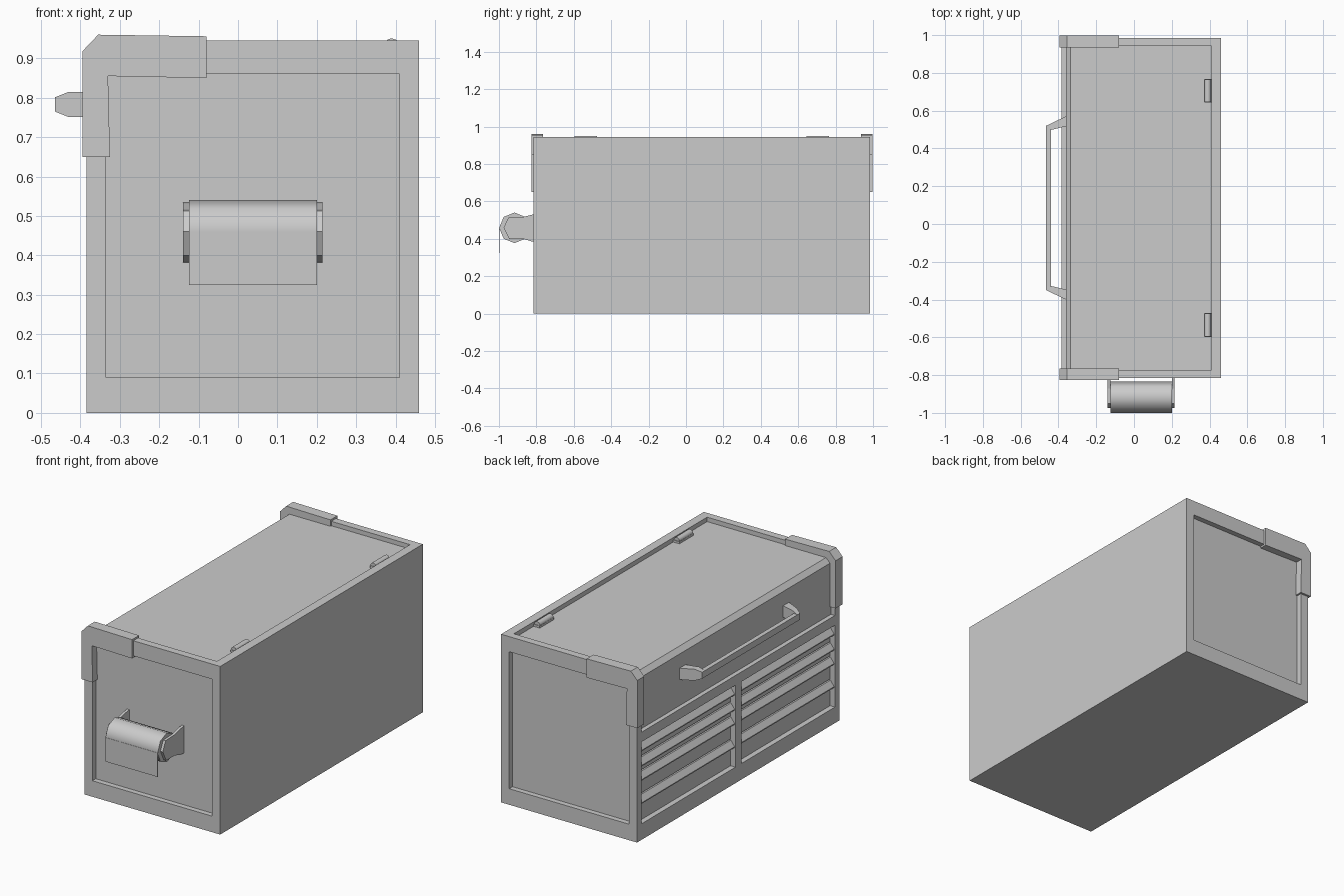
import bpy, bmesh
from math import radians
from mathutils import Vector

if "Cube" in bpy.data.objects:
    bpy.data.objects.remove(bpy.data.objects["Cube"])

grey = bpy.data.materials.new("light grey")
grey.use_nodes = True
grey.diffuse_color = (0.6, 0.6, 0.6, 1)
grey.node_tree.nodes["Principled BSDF"].inputs["Base Color"].default_value = (0.6, 0.6, 0.6, 1)

MID = 0.085                    # y of the chest's middle
INNER, OUTER = 0.858, 0.9      # half lengths inside the frame and overall


def finish(name, bm):
    bmesh.ops.recalc_face_normals(bm, faces=bm.faces)
    mesh = bpy.data.meshes.new(name)
    bm.to_mesh(mesh)
    bm.free()
    mesh.materials.append(grey)
    ob = bpy.data.objects.new(name, mesh)
    bpy.context.scene.collection.objects.link(ob)
    return ob


def prism(name, profile, lo, hi, axis="y"):
    """Extrude a closed profile, (x, z) along y or (y, z) along x."""
    bm = bmesh.new()
    place = (lambda p, t: (p[0], t, p[1])) if axis == "y" else (lambda p, t: (t, p[0], p[1]))
    face = bm.faces.new([bm.verts.new(place(p, lo)) for p in profile])
    new = bmesh.ops.extrude_face_region(bm, geom=[face])["geom"]
    step = Vector((0, hi - lo, 0) if axis == "y" else (hi - lo, 0, 0))
    bmesh.ops.translate(bm, vec=step, verts=[v for v in new if isinstance(v, bmesh.types.BMVert)])
    return finish(name, bm)


def box(name, x, y, z):
    return prism(name, [(x[0], z[0]), (x[1], z[0]), (x[1], z[1]), (x[0], z[1])], y[0], y[1])


def cut(ob, cutter):
    mod = ob.modifiers.new("cut", "BOOLEAN")
    mod.object, mod.operation, mod.solver = cutter, "DIFFERENCE", "EXACT"
    bpy.context.view_layer.update()
    graph = bpy.context.evaluated_depsgraph_get()
    mesh = bpy.data.meshes.new_from_object(ob.evaluated_get(graph))
    ob.modifiers.clear()
    ob.data = mesh
    bpy.data.objects.remove(cutter)


def smooth(ob, angle):
    bpy.ops.object.select_all(action="DESELECT")
    ob.select_set(True)
    bpy.context.view_layer.objects.active = ob
    bpy.ops.object.shade_smooth_by_angle(angle=radians(angle))


# Chest body with recessed ends, lid opening and drawer bays
body = prism("chest_body", [(-.385, 0), (.46, 0), (.46, .945), (-.355, .945), (-.385, .915)],
             MID - OUTER, MID + OUTER)
for s in (-1, 1):
    ends = sorted((MID + s * (OUTER - .03), MID + s * 1.2))
    cut(body, box("end_cutter", (-.335, .41), ends, (.09, .86)))
lid_shape = [(.41, .92), (-.335, .92), (-.36, .895), (-.36, .605)]
cut(body, prism("lid_cutter", [(-.5, 1), (.41, 1), (.41, .91), (-.33, .91), (-.35, .89),
                               (-.35, .605), (-.5, .605)], MID - INNER, MID + INNER))
bays = [(MID - INNER, MID - .026), (MID + .026, MID + INNER)]
for bay in bays:
    cut(body, box("bay_cutter", (-.5, -.34), bay, (.09, .55)))

# Lid folded over the top and front
prism("lid", lid_shape + [(-.35, .605), (-.35, .89), (-.33, .91), (.41, .91)],
      MID - INNER, MID + INNER)

# Drawers with a sloping pull lip along the top
levels = [.09, .24, .37, .45, .535]
for side, bay in zip(("right", "left"), bays):
    for i, (low, top) in enumerate(zip(levels, levels[1:])):
        prism(f"drawer_{side}_{i + 1}",
              [(-.34, low), (-.355, low), (-.355, top - .045), (-.38, top - .042),
               (-.38, top - .036), (-.357, top - .006), (-.34, top - .006)], *bay)

# Corner guards, hinges and handle mounts at both ends
guard_shape = [(-.395, .65), (-.395, .918), (-.355, .96), (-.08, .956), (-.08, .85),
               (-.33, .855), (-.325, .65)]
for s, side in ((-1, "front"), (1, "rear")):
    lo, hi = sorted((MID + s * .85, MID + s * .912))
    prism(f"corner_guard_{side}", guard_shape, lo, hi)

    h = MID + s * .62
    bm = bmesh.new()
    bmesh.ops.create_cone(bm, cap_ends=True, segments=10, radius1=.018, radius2=.018, depth=.12)
    for v in bm.verts:
        v.co = Vector((.39 + v.co.x, h + v.co.z, .933 + v.co.y))
    smooth(finish(f"hinge_pin_{side}", bm), 40)
    box(f"hinge_leaf_{side}", (.372, .412), (h - .063, h + .063), (.915, .932))

    # Mount sections: x, inner y, outer y, half height
    bm = bmesh.new()
    rings = []
    for x, a, b, t in ((-.465, .41, .435, .018), (-.43, .415, .452, .032), (-.35, .435, .49, .032)):
        rings.append([bm.verts.new((x, MID + s * y, .783 + z))
                      for y, z in ((a, -t), (b, -t), (b, t), (a, t))])
    for r, q in zip(rings, rings[1:]):
        for i in range(4):
            j = (i + 1) % 4
            bm.faces.new((r[i], r[j], q[j], q[i]))
    bm.faces.new(rings[0])
    bm.faces.new(rings[-1])
    finish(f"handle_mount_{side}", bm)

# Handle bar
box("handle_bar", (-.465, -.44), (MID - .42, MID + .42), (.765, .801))

# Paper roll, its loose sheet and holder arms
bm = bmesh.new()
bmesh.ops.create_cone(bm, cap_ends=True, segments=8, radius1=.082, radius2=.082, depth=.325)
for v in bm.verts:
    v.co = Vector((.0375 + v.co.z, -.917 + v.co.x, .459 + v.co.y))
smooth(finish("paper_roll", bm), 50)
box("paper_sheet", (-.125, .2), (-1, -.996), (.325, .46))
arm = [(-.78, .535), (-.78, .382), (-.82, .385), (-.87, .4), (-.945, .4), (-.975, .46),
       (-.95, .513), (-.87, .517), (-.82, .53)]
for side, x in (("right", -.14), ("left", .2)):
    prism(f"roll_arm_{side}", arm, x, x + .015, axis="x")
